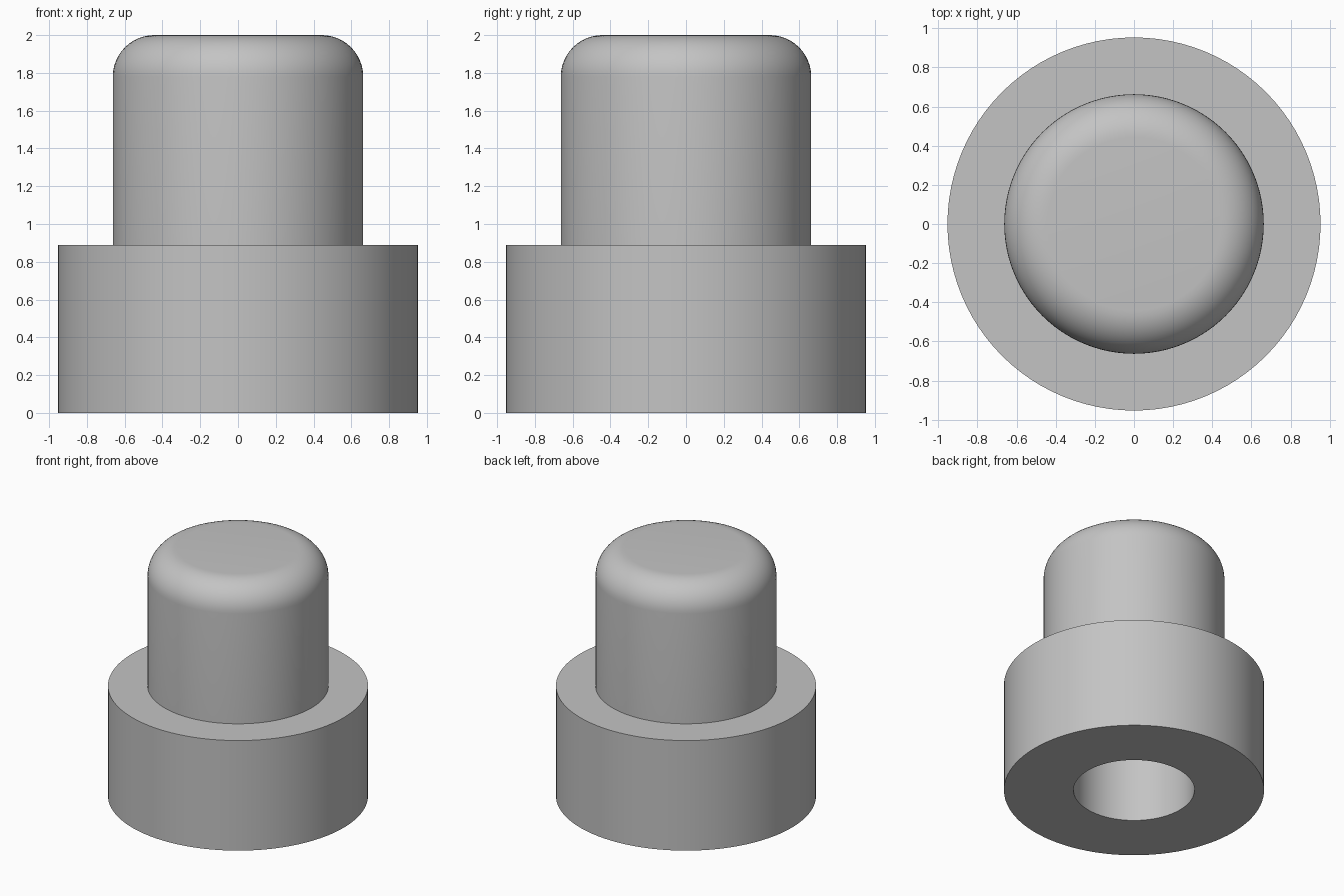
import bpy
import bmesh
import math

SEGMENTS = 96
BASE_RADIUS, BASE_TOP = 0.953, 0.89
STEM_RADIUS, HEIGHT, FILLET = 0.663, 2.0, 0.22
BORE_RADIUS, BORE_DEPTH = 0.443, 1.55

cube = bpy.data.objects.get("Cube")
if cube:
    bpy.data.objects.remove(cube, do_unlink=True)

grey = bpy.data.materials.new("plain grey")
grey.use_nodes = True
grey.diffuse_color = (0.55, 0.55, 0.55, 1)
grey.node_tree.nodes["Principled BSDF"].inputs["Base Color"].default_value = grey.diffuse_color


def lathe(name, profile, material):
    """Revolve a radius/height profile about z; both ends lie on the axis."""
    bm = bmesh.new()
    verts = [bm.verts.new((r, 0, z)) for r, z in profile]
    edges = [bm.edges.new(pair) for pair in zip(verts, verts[1:])]
    bmesh.ops.spin(bm, geom=verts + edges, cent=(0, 0, 0), axis=(0, 0, 1),
                   angle=math.tau, steps=SEGMENTS, use_duplicate=False)
    bmesh.ops.remove_doubles(bm, verts=bm.verts[:], dist=0.0001)
    bmesh.ops.recalc_face_normals(bm, faces=bm.faces[:])
    mesh = bpy.data.meshes.new(name)
    bm.to_mesh(mesh)
    bm.free()
    mesh.materials.append(material)
    obj = bpy.data.objects.new(name, mesh)
    bpy.context.collection.objects.link(obj)
    bpy.ops.object.select_all(action="DESELECT")
    obj.select_set(True)
    bpy.context.view_layer.objects.active = obj
    bpy.ops.object.shade_smooth_by_angle(angle=math.radians(30))
    return obj


# Blind bore, wide base and stem
profile = [(0, BORE_DEPTH), (BORE_RADIUS, BORE_DEPTH), (BORE_RADIUS, 0),
           (BASE_RADIUS, 0), (BASE_RADIUS, BASE_TOP), (STEM_RADIUS, BASE_TOP)]

# Rounded shoulder and flat crown
steps = 12
for i in range(steps + 1):
    a = math.pi / 2 * i / steps
    profile.append((STEM_RADIUS - FILLET + FILLET * math.cos(a),
                    HEIGHT - FILLET + FILLET * math.sin(a)))
profile.append((0, HEIGHT))

lathe("stepped_cap", profile, grey)
